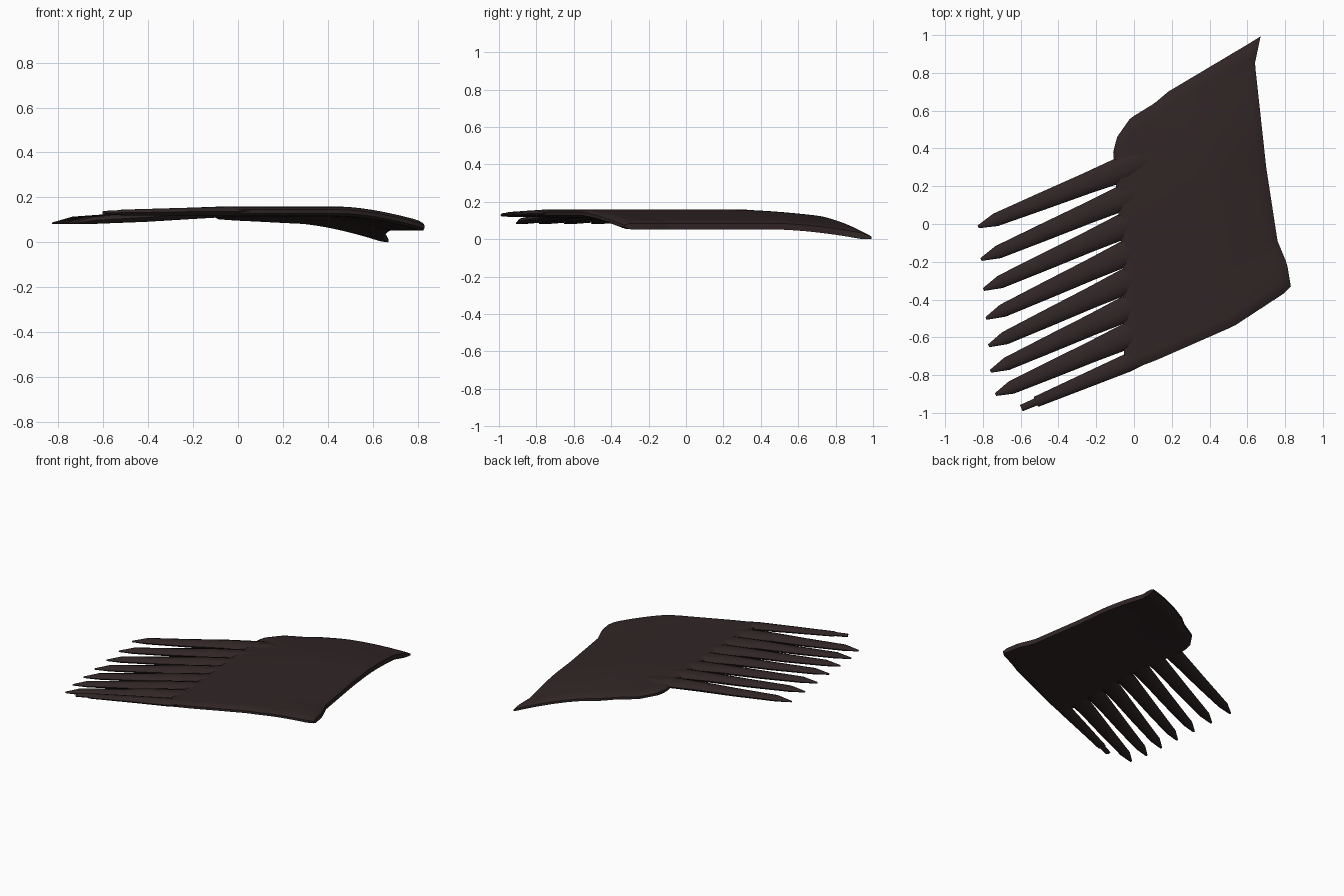
import bpy, bmesh, math
from mathutils import Vector

if "Cube" in bpy.data.objects:
    bpy.data.objects.remove(bpy.data.objects["Cube"])

mat = bpy.data.materials.new("dark brown horn")
mat.diffuse_color = (0.03, 0.0185, 0.019, 1)
mat.use_nodes = True
mat.node_tree.nodes["Principled BSDF"].inputs["Base Color"].default_value = mat.diffuse_color


def finish(name, bm):
    bmesh.ops.recalc_face_normals(bm, faces=bm.faces)
    me = bpy.data.meshes.new(name)
    bm.to_mesh(me)
    bm.free()
    ob = bpy.data.objects.new(name, me)
    bpy.context.collection.objects.link(ob)
    me.materials.append(mat)
    bpy.ops.object.select_all(action='DESELECT')
    ob.select_set(True)
    bpy.context.view_layer.objects.active = ob
    bpy.ops.object.shade_smooth_by_angle(angle=math.radians(40))
    return ob


def along(pts, t):
    """Point at fraction t of a polyline's length."""
    pts = [Vector(p) for p in pts]
    seg = [(b - a).length for a, b in zip(pts, pts[1:])]
    d = t * sum(seg)
    for a, b, s in zip(pts, pts[1:], seg):
        if d <= s + 1e-9:
            return a.lerp(b, d / s)
        d -= s
    return pts[-1]


# Outline of the plate: lower, upper, tooth side and spine edges
LOWER = [(-0.05, -0.785), (0.12, -0.72), (0.53, -0.54), (0.79, -0.37), (0.83, -0.33)]
UPPER = [(-0.11, 0.38), (-0.09, 0.46), (-0.02, 0.56), (0.11, 0.64), (0.18, 0.70),
         (0.60, 0.95), (0.67, 0.993)]
ROOTS = [LOWER[0], (-0.06, -0.2), UPPER[0]]
SPINE = [LOWER[-1], (0.81, -0.21), (0.76, -0.09), (0.70, 0.30), (0.64, 0.85), UPPER[-1]]


def plate_xy(u, v):
    c = [Vector(p) for p in (LOWER[0], LOWER[-1], UPPER[0], UPPER[-1])]
    flat = c[0].lerp(c[1], u).lerp(c[2].lerp(c[3], u), v)
    return (along(LOWER, u).lerp(along(UPPER, u), v)
            + along(ROOTS, v).lerp(along(SPINE, v), u) - flat)


def plate_z(u, v):
    z = 0.137 - 0.068 * max(0, (u - 0.55) / 0.45) ** 1.6
    return z - (0.012 + 0.05 * u) * max(0, (v - 0.6) / 0.4) ** 1.7


def thickness(u, v):
    edge = min(1, u / 0.08, v / 0.03, (1 - v) / 0.05)
    spine = min(1, 0.75 + (1 - u) / 0.12)
    return (0.008 + 0.014 * math.sin(edge * math.pi / 2)) * spine


# Curved plate
NU, NV = 36, 48
bm = bmesh.new()
sheets = []
for side in (1, -1):
    rows = []
    for i in range(NU + 1):
        row = []
        for j in range(NV + 1):
            u, v = i / NU, j / NV
            p = plate_xy(u, v)
            row.append(bm.verts.new((p.x, p.y, plate_z(u, v) + side * thickness(u, v))))
        rows.append(row)
    for i in range(NU):
        for j in range(NV):
            bm.faces.new((rows[i][j], rows[i + 1][j], rows[i + 1][j + 1], rows[i][j + 1]))
    sheets.append(rows)
ring = ([(i, 0) for i in range(NU)] + [(NU, j) for j in range(NV)]
        + [(i, NV) for i in range(NU, 0, -1)] + [(0, j) for j in range(NV, 0, -1)])
a, b = sheets
for (i, j), (k, l) in zip(ring, ring[1:] + ring[:1]):
    bm.faces.new((a[i][j], a[k][l], b[k][l], b[i][j]))
finish("comb_plate", bm)


# Teeth: tapered tubes; stations are (fraction, half width, half height, centre z)
def tooth(name, tip, root, stations, sides=10):
    bm = bmesh.new()
    tip, root = Vector(tip), Vector(root)
    d = (root - tip).normalized()
    n = Vector((-d.y, d.x))
    rings = []
    for t, w, h, z in stations:
        c = tip.lerp(root, t)
        ring = []
        for k in range(sides):
            q = 2 * math.pi * k / sides
            p = c + n * (w * math.cos(q))
            ring.append(bm.verts.new((p.x, p.y, z + h * math.sin(q))))
        rings.append(ring)
    for r, s in zip(rings, rings[1:]):
        for k in range(sides):
            m = (k + 1) % sides
            bm.faces.new((r[k], r[m], s[m], s[k]))
    bm.faces.new(rings[0])
    bm.faces.new(rings[-1])
    finish(name, bm)


TIPS = [(-0.825, -0.015), (-0.81, -0.188), (-0.797, -0.347), (-0.783, -0.50),
        (-0.77, -0.645), (-0.76, -0.78), (-0.733, -0.903)]
INNER = [(0, 0.008, 0.004, 0.085), (0.10, 0.035, 0.017, 0.098), (0.38, 0.047, 0.022, 0.112),
         (0.62, 0.056, 0.026, 0.128), (0.84, 0.068, 0.024, 0.137), (1, 0.05, 0.012, 0.138)]
for i, tip in enumerate(TIPS):
    tooth(f"tooth_{i + 1}", tip, (0.10, 0.355 - 0.148 * i), INNER)

# Blunt end tooth with a small step near its tip
END = [(0, 0.018, 0.010, 0.130), (0.11, 0.020, 0.012, 0.132), (0.115, 0.029, 0.014, 0.132),
       (0.50, 0.040, 0.018, 0.136), (0.80, 0.048, 0.022, 0.138), (1, 0.04, 0.012, 0.138)]
tooth("end_tooth", (-0.597, -0.975), (0.10, -0.678), END)
